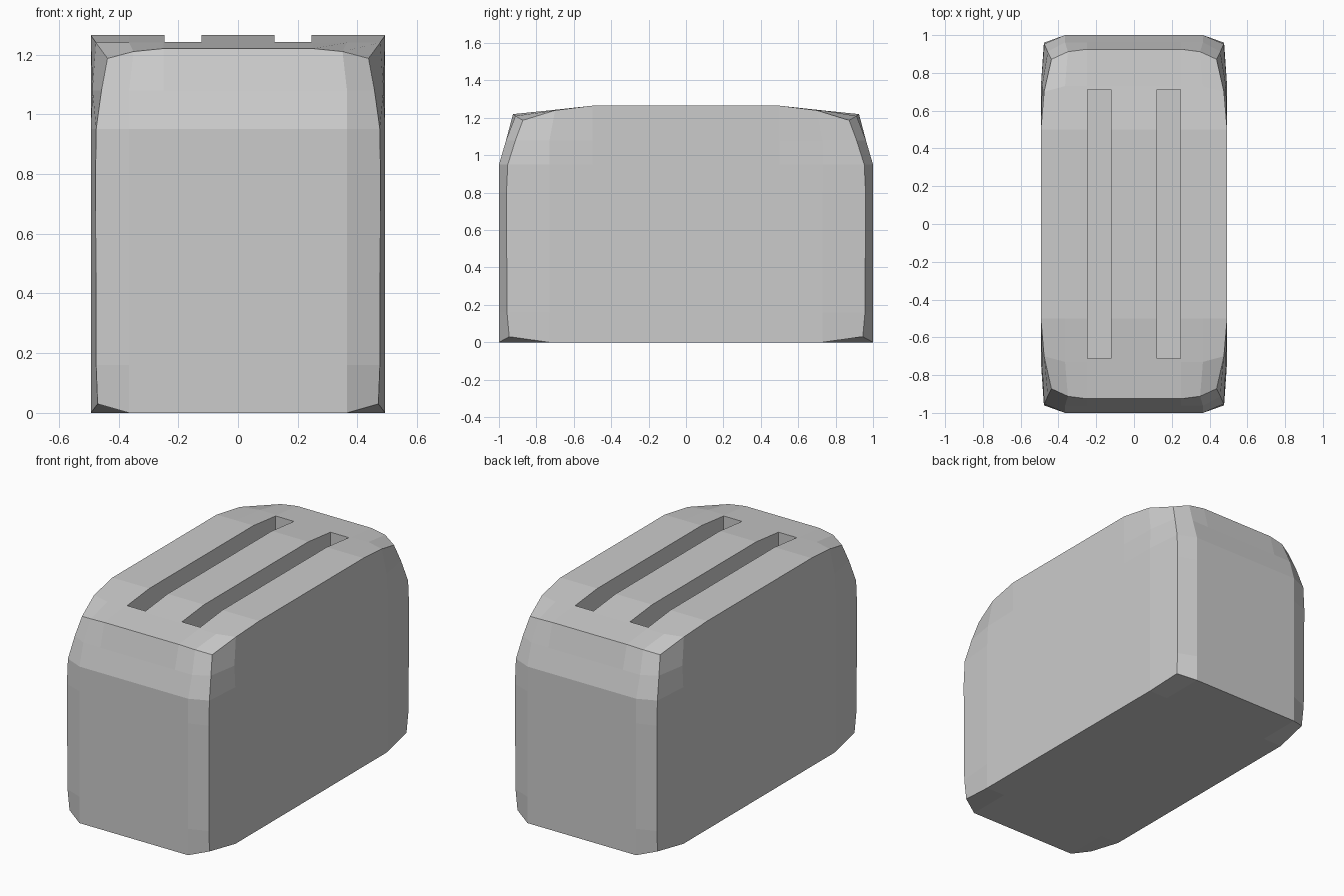
import bpy, bmesh

if "Cube" in bpy.data.objects:
    bpy.data.objects.remove(bpy.data.objects["Cube"])

# Stations of one quadrant; the other three are mirrored by sign
XS = [0.25, 0.365, 0.493]
YS = [0.5, 0.73, 1.0]
ZS = [0, 0.16, 0.8, 0.95, 1.08, 1.265]
# Rounded vertical corner edge, bottom to top
CORNER = [(0.47, 0.945, 0.03), (0.475, 0.957, 0.16), (0.477, 0.96, 0.8),
          (0.475, 0.953, 0.95), (0.457, 0.912, 1.08), (0.437, 0.872, 1.187)]
END_Y = [1, 1, 1, 1, 0.962, 0.925]    # end panel leans in towards the top
TOP_Z = [1.265, 1.24, 1.22]           # top panel falls towards the ends


def point(a, b, k):
    if a == 2 and b == 2:
        return CORNER[k]
    x, y, z = XS[a], YS[b], ZS[k]
    if b == 2:
        y = END_Y[k]
    if k == 5:
        z = TOP_Z[b]
        if a == 1 and b == 2:
            x, y, z = 0.35, 0.912, 1.21
        if a == 2 and b == 1:
            x, y = 0.476, 0.70
    if k == 4 and a == 2 and b == 1:
        x = 0.487
    return x, y, z


# Body shell: grid of cells on the surface of the rounded box
bm = bmesh.new()
I = [(-1, 2), (-1, 1), (-1, 0), (1, 0), (1, 1), (1, 2)]
cache = {}


def vert(i, j, k):
    if (i, j, k) not in cache:
        (sx, a), (sy, b) = I[i], I[j]
        x, y, z = point(a, b, k)
        cache[i, j, k] = bm.verts.new((sx * x, sy * y, z))
    return cache[i, j, k]


for axis in range(3):
    for side in (0, 5):
        for p in range(5):
            for q in range(5):
                quad = []
                for u, v in ((p, q), (p + 1, q), (p + 1, q + 1), (p, q + 1)):
                    idx = [u, v]
                    idx.insert(axis, side)
                    quad.append(vert(*idx))
                bm.faces.new(quad)
bmesh.ops.recalc_face_normals(bm, faces=bm.faces)
mesh = bpy.data.meshes.new("toaster_body")
bm.to_mesh(mesh)
bm.free()
body = bpy.data.objects.new("toaster_body", mesh)
bpy.context.collection.objects.link(body)

# Two bread slots cut into the top
for s in (-1, 1):
    bpy.ops.mesh.primitive_cube_add(size=1, location=(s * 0.184, 0, 0.95))
    cutter = bpy.context.object
    cutter.name = "slot_cutter"
    cutter.scale = (0.123, 1.425, 1.1)
    cutter.hide_render = True
    bpy.context.view_layer.update()
    mod = body.modifiers.new("slot", 'BOOLEAN')
    mod.operation = 'DIFFERENCE'
    mod.solver = 'EXACT'
    mod.object = cutter
    bpy.context.view_layer.objects.active = body
    bpy.ops.object.modifier_apply(modifier=mod.name)
    bpy.data.objects.remove(cutter)
